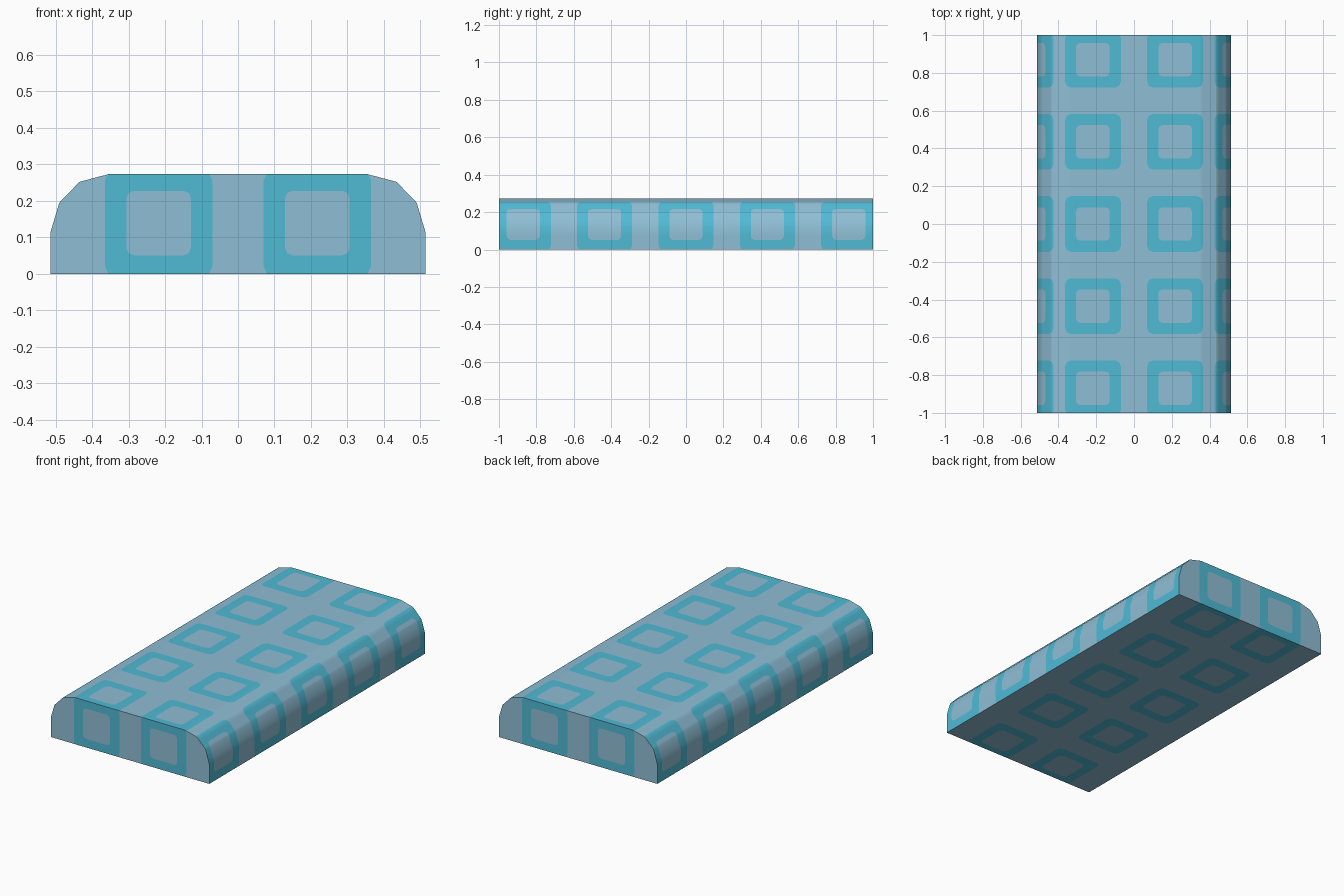
import bpy, bmesh, math
from mathutils import Vector

if "Cube" in bpy.data.objects:
    bpy.data.objects.remove(bpy.data.objects["Cube"])

# Half of the cross-section, from the bottom of the side to the middle of the top
PROFILE = [(0.514, 0), (0.514, 0.115), (0.49, 0.195), (0.435, 0.252), (0.356, 0.273), (0, 0.273)]
OUTER, INNER = (0.1475, 0.03), (0.0885, 0.02)      # half size and corner radius
COL = 0.2175
ROWS = [i * 0.435 for i in range(-2, 3)]
ARC = [0.0]
for (x0, z0), (x1, z1) in zip(PROFILE, PROFILE[1:]):
    ARC.append(ARC[-1] + math.hypot(x1 - x0, z1 - z0))
L = ARC[-1]


def rounded(du, dv, half, r):
    """True inside a square with rounded corners."""
    du, dv = abs(du), abs(dv)
    qx, qy = du - (half - r), dv - (half - r)
    if qx <= 0 or qy <= 0:
        return max(du, dv) < half
    return max(qx + qy * 3 / 7, qy + qx * 3 / 7) < r


def breaks(centres, lo, hi, extra=()):
    """Grid lines where the frames have edges and corners."""
    out = {lo, hi, *extra}
    for c in centres:
        out.add(c)
        for half, r in (OUTER, INNER):
            for d in (half, half - 0.3 * r, half - r):
                out |= {c - d, c + d}
    vals = []
    for v in sorted(v for v in out if lo <= v <= hi):
        if not vals or v - vals[-1] > 1e-4:
            vals.append(v)
    return vals


def add_face(bm, pts, mat):
    f = bm.faces.new([bm.verts.new(p) for p in pts])
    f.material_index = mat
    f.normal_update()
    if f.normal.dot(f.calc_center_median() - Vector((0, 0, 0.13))) < 0:
        f.normal_flip()


def patterned(bm, us, vs, ucs, vcs, place):
    """Grid sheet with square frames; corner cells are cut diagonally."""
    def colour(tri):
        u, v = (sum(p[i] for p in tri) / 3 for i in (0, 1))
        du = min((u - c for c in ucs), key=abs)
        dv = min((v - c for c in vcs), key=abs)
        return int(rounded(du, dv, *OUTER) and not rounded(du, dv, *INNER))

    for u0, u1 in zip(us, us[1:]):
        for v0, v1 in zip(vs, vs[1:]):
            a, b, c, d = (u0, v0), (u1, v0), (u1, v1), (u0, v1)
            um, vm = (u0 + u1) / 2, (v0 + v1) / 2
            du = min((um - k for k in ucs), key=abs)
            dv = min((vm - k for k in vcs), key=abs)
            tris = [(a, b, d), (b, c, d)] if du * dv > 0 else [(a, b, c), (a, c, d)]
            m = [colour(t) for t in tris]
            if m[0] == m[1]:
                tris = [(a, b, c, d)]
            for t, k in zip(tris, m):
                add_face(bm, [place(*p) for p in t], k)


def wrap(s, y):
    """Point on the sides and top; s runs around the section, 0 at the top middle."""
    t = L - abs(s)
    i = 0
    while i < len(ARC) - 2 and t > ARC[i + 1]:
        i += 1
    k = (t - ARC[i]) / (ARC[i + 1] - ARC[i])
    (x0, z0), (x1, z1) = PROFILE[i], PROFILE[i + 1]
    return (math.copysign(x0 + (x1 - x0) * k, s), y, z0 + (z1 - z0) * k)


def material(name, rgb):
    m = bpy.data.materials.new(name)
    m.diffuse_color = (*rgb, 1)
    m.use_nodes = True
    m.node_tree.nodes["Principled BSDF"].inputs["Base Color"].default_value = m.diffuse_color
    return m


bm = bmesh.new()
ys = breaks(ROWS, -1, 1)

# Sides and top as one wrapped sheet
cols = [-(L - 0.14), -COL, COL, L - 0.14]
arcs = [sg * (L - a) for a in ARC for sg in (1, -1)]
patterned(bm, breaks(cols, -L, L, arcs), ys, cols, ROWS, wrap)

# Underside
patterned(bm, breaks([-COL, COL], -0.514, 0.514), ys, [-COL, COL], ROWS,
          lambda x, y: (x, y, 0))

# Ends: patterned middle and plain rounded edges
edge, edge_z = 0.367, 0.273 - 0.011 * 0.021 / 0.079
end_xs = breaks([-COL, COL], -edge, edge, (-0.356, 0.356))
end_zs = breaks([0.139], 0, 0.273)
for y in (-1, 1):
    patterned(bm, end_xs, end_zs, [-COL, COL], [0.139],
              lambda x, z: (x, y, edge_z if abs(x) > 0.36 and z > edge_z else z))
    for sg in (-1, 1):
        outline = [(edge, 0)] + PROFILE[:4] + [(edge, edge_z)]
        add_face(bm, [(sg * x, y, z) for x, z in outline], 0)

bmesh.ops.remove_doubles(bm, verts=bm.verts, dist=1e-5)
mesh = bpy.data.meshes.new("cushion_block")
bm.to_mesh(mesh)
bm.free()
mesh.materials.append(material("pale blue", (0.275, 0.515, 0.665)))
mesh.materials.append(material("turquoise", (0.08, 0.495, 0.665)))
block = bpy.data.objects.new("cushion_block", mesh)
bpy.context.collection.objects.link(block)

# Smooth the rounded sides, keep the ends and underside sharp
bpy.context.view_layer.objects.active = block
block.select_set(True)
bpy.ops.object.shade_smooth_by_angle(angle=math.radians(40))
